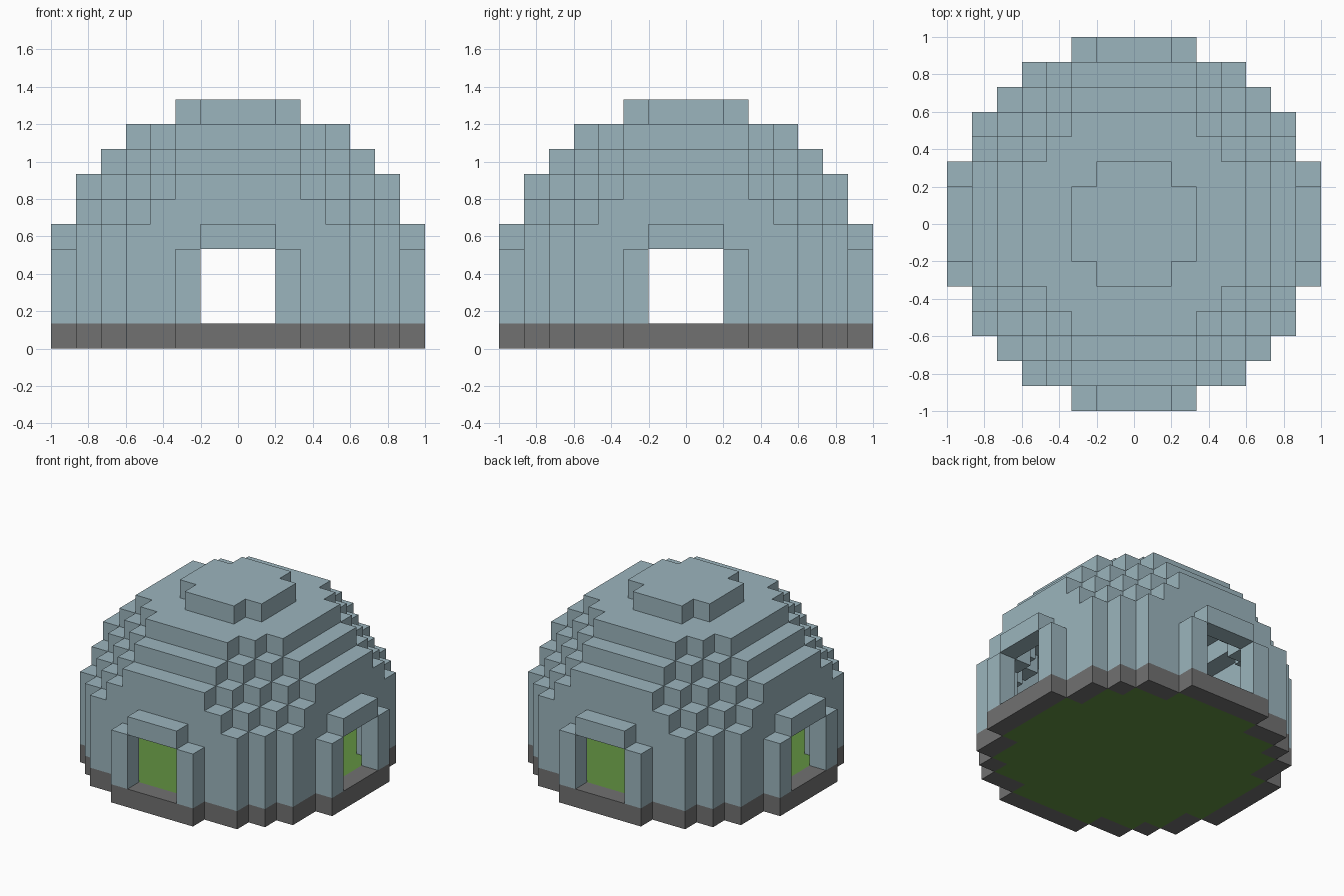
import bpy
import bmesh
from mathutils import Vector

cube = bpy.data.objects.get("Cube")
if cube:
    bpy.data.objects.remove(cube, do_unlink=True)

BLOCK = 2 / 15      # edge of one block
RADIUS = 7.5        # dome radius in blocks
EQUATOR = 2         # layer where the dome starts to curve in
LAYERS = 10
SIDES = [Vector(d) for d in ((1, 0, 0), (-1, 0, 0), (0, 1, 0),
                             (0, -1, 0), (0, 0, 1), (0, 0, -1))]


def material(name, colour):
    mat = bpy.data.materials.new(name)
    mat.use_nodes = True
    rgba = (*colour, 1)
    mat.diffuse_color = rgba
    mat.node_tree.nodes["Principled BSDF"].inputs["Base Color"].default_value = rgba
    return mat


def inside(x, y, k):
    """True for blocks within the solid dome with upright lower walls."""
    rise = max(k - EQUATOR, 0)
    return x * x + y * y + rise * rise <= RADIUS ** 2


def on_surface(x, y, k):
    """True for blocks with an open neighbour at the side or above."""
    around = ((x + 1, y, k), (x - 1, y, k), (x, y + 1, k), (x, y - 1, k))
    above = k > 0 and (k + 1 == LAYERS or not inside(x, y, k + 1))
    return above or not all(inside(*n) for n in around)


def doorway(x, y, k):
    """Four openings, three blocks wide and three high."""
    return 1 <= k <= 3 and min(abs(x), abs(y)) <= 1 and max(abs(x), abs(y)) >= 6


# Sort the blocks into the three parts
parts = {"dome_shell": set(), "base_ring": set(), "grass_floor": set()}
span = range(-7, 8)
for k in range(LAYERS):
    for x in span:
        for y in span:
            if not inside(x, y, k):
                continue
            surface = on_surface(x, y, k)
            if k == 0:
                parts["base_ring" if surface else "grass_floor"].add((x, y, k))
            elif surface and not doorway(x, y, k):
                parts["dome_shell"].add((x, y, k))
filled = set().union(*parts.values())


def build(name, cells, mat):
    """Skin a set of blocks with the faces that touch open space."""
    bm = bmesh.new()
    for cell in sorted(cells):
        centre = Vector(cell) + Vector((0, 0, 0.5))
        for d in SIDES:
            if tuple(int(c) for c in Vector(cell) + d) in filled:
                continue
            u = Vector((d.y, d.z, d.x))
            v = d.cross(u)
            corners = (u + v, v - u, -u - v, u - v)
            bm.faces.new([bm.verts.new((centre + (d + c) / 2) * BLOCK)
                          for c in corners])
    bmesh.ops.remove_doubles(bm, verts=bm.verts, dist=BLOCK / 100)
    mesh = bpy.data.meshes.new(name)
    bm.to_mesh(mesh)
    bm.free()
    mesh.materials.append(mat)
    obj = bpy.data.objects.new(name, mesh)
    bpy.context.collection.objects.link(obj)


# Dome, stone base and floor
build("dome_shell", parts["dome_shell"], material("pale_blue", (0.33, 0.46, 0.51)))
build("base_ring", parts["base_ring"], material("stone_grey", (0.165, 0.165, 0.165)))
build("grass_floor", parts["grass_floor"], material("grass_green", (0.122, 0.287, 0.054)))
